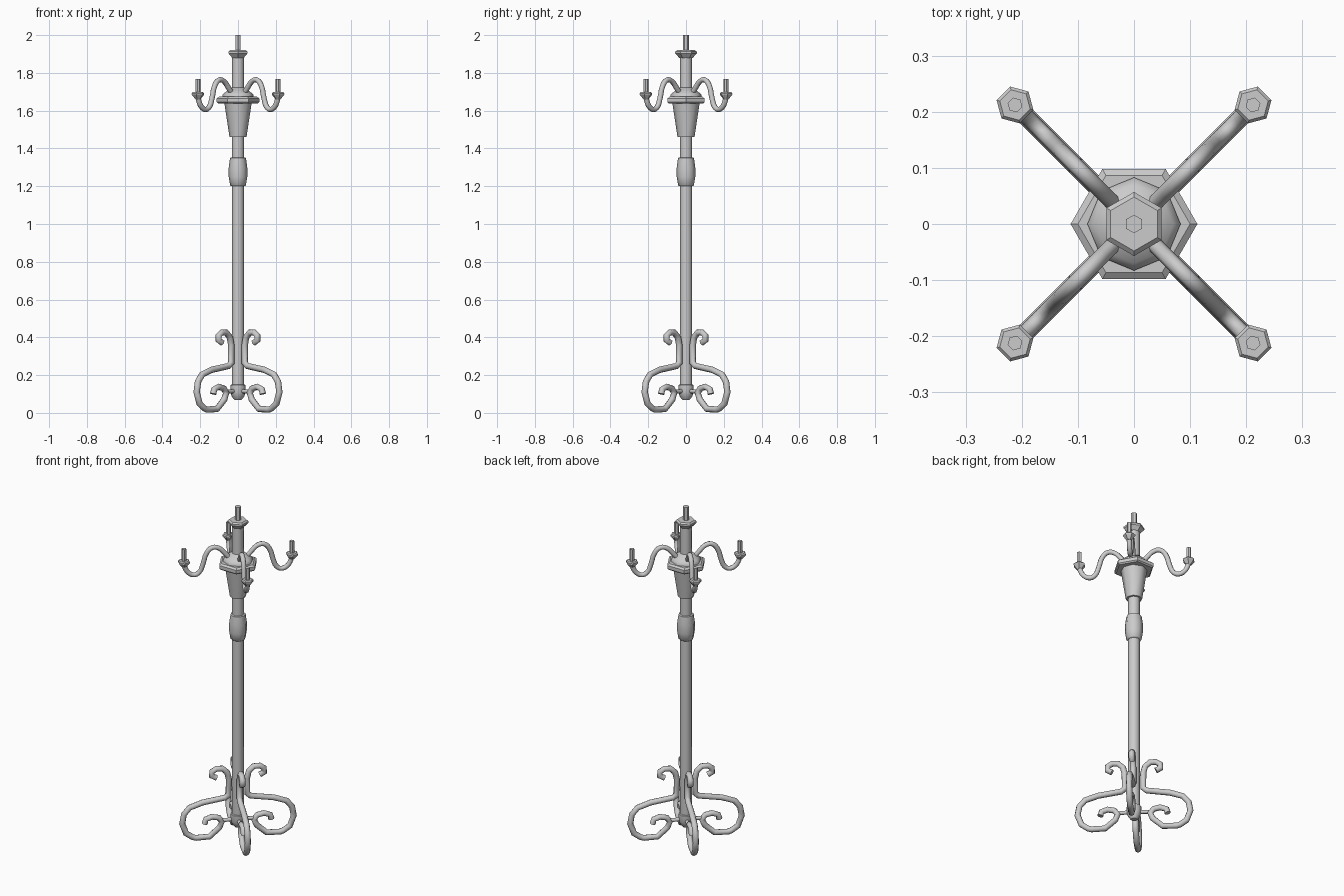
import bpy, bmesh, math

if "Cube" in bpy.data.objects:
    bpy.data.objects.remove(bpy.data.objects["Cube"])

D = math.sqrt(2)  # parts lie on the diagonals: front-view x -> radial distance


def finish(ob, angle):
    bpy.ops.object.select_all(action='DESELECT')
    ob.select_set(True)
    bpy.context.view_layer.objects.active = ob
    bpy.ops.object.shade_smooth_by_angle(angle=math.radians(angle))


def lathe(name, profile, sides, phase=0.0, centre=(0, 0), angle=50):
    """Stack rings of (radius, z) into a closed turned solid."""
    bm = bmesh.new()
    rings = []
    for r, z in profile:
        rings.append([bm.verts.new((centre[0] + r * math.cos(phase + 2 * math.pi * i / sides),
                                    centre[1] + r * math.sin(phase + 2 * math.pi * i / sides), z))
                      for i in range(sides)])
    for a, b in zip(rings, rings[1:]):
        for i in range(sides):
            j = (i + 1) % sides
            bm.faces.new((a[i], a[j], b[j], b[i]))
    bm.faces.new(rings[0][::-1])
    bm.faces.new(rings[-1])
    me = bpy.data.meshes.new(name)
    bm.to_mesh(me)
    bm.free()
    ob = bpy.data.objects.new(name, me)
    bpy.context.collection.objects.link(ob)
    finish(ob, angle)
    return ob


def tube(name, points, radius, turn, smooth=False):
    """Sweep a round bar along (front x, z) points on a vertical plane."""
    cu = bpy.data.curves.new(name, 'CURVE')
    cu.dimensions = '3D'
    cu.bevel_depth = radius
    cu.bevel_resolution = 2
    cu.use_fill_caps = True
    if smooth:
        cu.resolution_u = 3
        sp = cu.splines.new('BEZIER')
        sp.bezier_points.add(len(points) - 1)
        for bp, (x, z) in zip(sp.bezier_points, points):
            bp.co = (x * D, 0, z)
            bp.handle_left_type = bp.handle_right_type = 'AUTO'
    else:
        sp = cu.splines.new('POLY')
        sp.points.add(len(points) - 1)
        for p, (x, z) in zip(sp.points, points):
            p.co = (x * D, 0, z, 1)
    ob = bpy.data.objects.new(name, cu)
    bpy.context.collection.objects.link(ob)
    ob.rotation_euler.z = turn
    bpy.ops.object.select_all(action='DESELECT')
    ob.select_set(True)
    bpy.context.view_layer.objects.active = ob
    bpy.ops.object.convert(target='MESH')
    finish(bpy.context.object, 60)


# central post
lathe("post_foot", [(0.018, 0.068), (0.032, 0.085), (0.041, 0.11), (0.041, 0.148), (0.033, 0.15)], 8)
lathe("post", [(0.033, 0.14), (0.033, 1.48)], 8)
lathe("post_bulge", [(0.036, 1.2), (0.042, 1.205), (0.049, 1.25), (0.049, 1.3), (0.042, 1.35), (0.036, 1.352)], 8)
lathe("flared_cup", [(0.045, 1.46), (0.073, 1.645)], 8)
lathe("hexagon_plate", [(0.105, 1.638), (0.113, 1.645), (0.113, 1.665), (0.1, 1.674)], 6, angle=30)
lathe("plate_cap", [(0.083, 1.665), (0.083, 1.683), (0.07, 1.695), (0.036, 1.722)], 8)
lathe("upper_post", [(0.033, 1.69), (0.033, 1.89)], 8)

# top candle and drip pan
lathe("top_pan", [(0.034, 1.878), (0.057, 1.902), (0.057, 1.912), (0.048, 1.92)], 6, math.radians(30), angle=30)
lathe("top_candle", [(0.0165, 1.91), (0.0165, 2.0)], 6, math.radians(30))

arm = [(0.022, 1.675), (0.05, 1.72), (0.075, 1.756), (0.1, 1.763), (0.122, 1.735),
       (0.138, 1.665), (0.152, 1.62), (0.172, 1.606), (0.195, 1.622), (0.207, 1.65), (0.213, 1.68)]
leg = [(0.085, 0.372), (0.103, 0.385), (0.102, 0.41), (0.085, 0.426), (0.062, 0.425), (0.043, 0.4),
       (0.036, 0.36), (0.036, 0.265), (0.05, 0.248), (0.14, 0.228), (0.19, 0.203), (0.212, 0.165),
       (0.219, 0.11), (0.204, 0.05), (0.178, 0.024), (0.165, 0.018), (0.112, 0.02), (0.073, 0.07),
       (0.063, 0.105), (0.076, 0.13), (0.102, 0.138), (0.126, 0.126), (0.131, 0.1)]

# four arms with candles, four scrolled legs
for k in range(4):
    t = math.radians(45 + 90 * k)
    c = (0.3 * math.cos(t), 0.3 * math.sin(t))
    tube(f"arm_{k + 1}", arm, 0.014, t, smooth=True)
    lathe(f"candle_pan_{k + 1}", [(0.014, 1.66), (0.034, 1.685), (0.034, 1.692), (0.028, 1.698)],
          6, t + math.radians(30), c, 30)
    lathe(f"candle_{k + 1}", [(0.0135, 1.69), (0.0135, 1.768)], 6, t + math.radians(30), c)
    tube(f"leg_{k + 1}", leg, 0.017, t)
    tube(f"leg_link_{k + 1}", [(0.02, 0.115), (0.063, 0.112)], 0.011, t)
